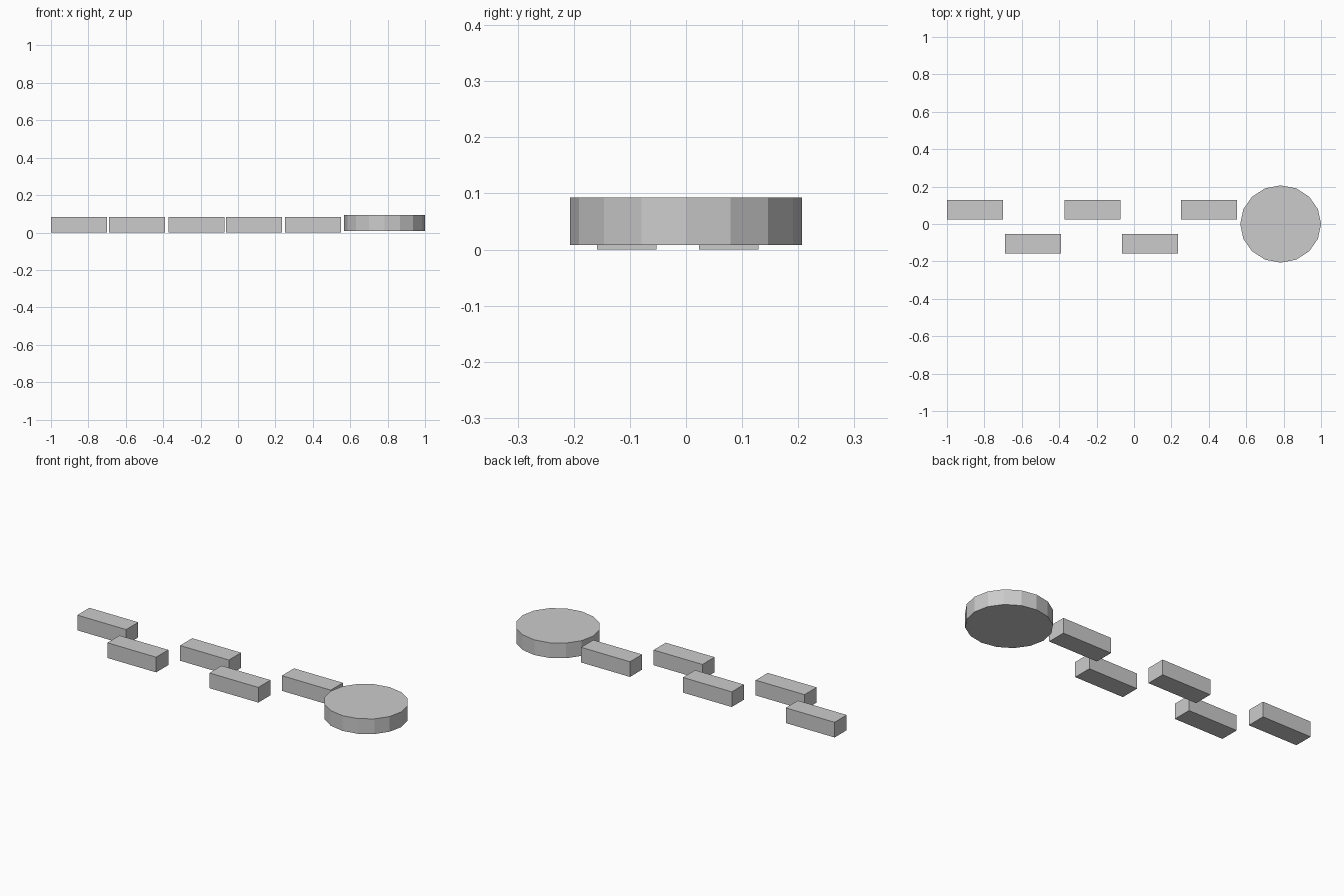
import bpy

if "Cube" in bpy.data.objects:
    bpy.data.objects.remove(bpy.data.objects["Cube"])


def block(name, x, y):
    # one low rectangular stepping block standing on the ground
    sx, sy, sz = 0.299, 0.106, 0.084
    bpy.ops.mesh.primitive_cube_add(size=1, location=(x, y, sz / 2))
    ob = bpy.context.object
    ob.name = name
    ob.scale = (sx, sy, sz)
    bpy.ops.object.transform_apply(location=False, rotation=False, scale=True)


# staggered row of blocks, alternating back and front
BACK_Y, FRONT_Y = 0.076, -0.106
for i, x in enumerate((-0.8505, -0.539, -0.221, 0.086, 0.402)):
    side, y = ("front", FRONT_Y) if i % 2 else ("back", BACK_Y)
    block(f"{side}_block_{i + 1}", x, y)

# slightly oval 16-sided disc at the right end, raised a little
bpy.ops.mesh.primitive_cylinder_add(vertices=16, radius=1, depth=1,
                                    location=(0.784, 0, 0.0505))
disc = bpy.context.object
disc.name = "end_disc"
disc.scale = (0.216, 0.2065, 0.084)
bpy.ops.object.transform_apply(location=False, rotation=False, scale=True)
